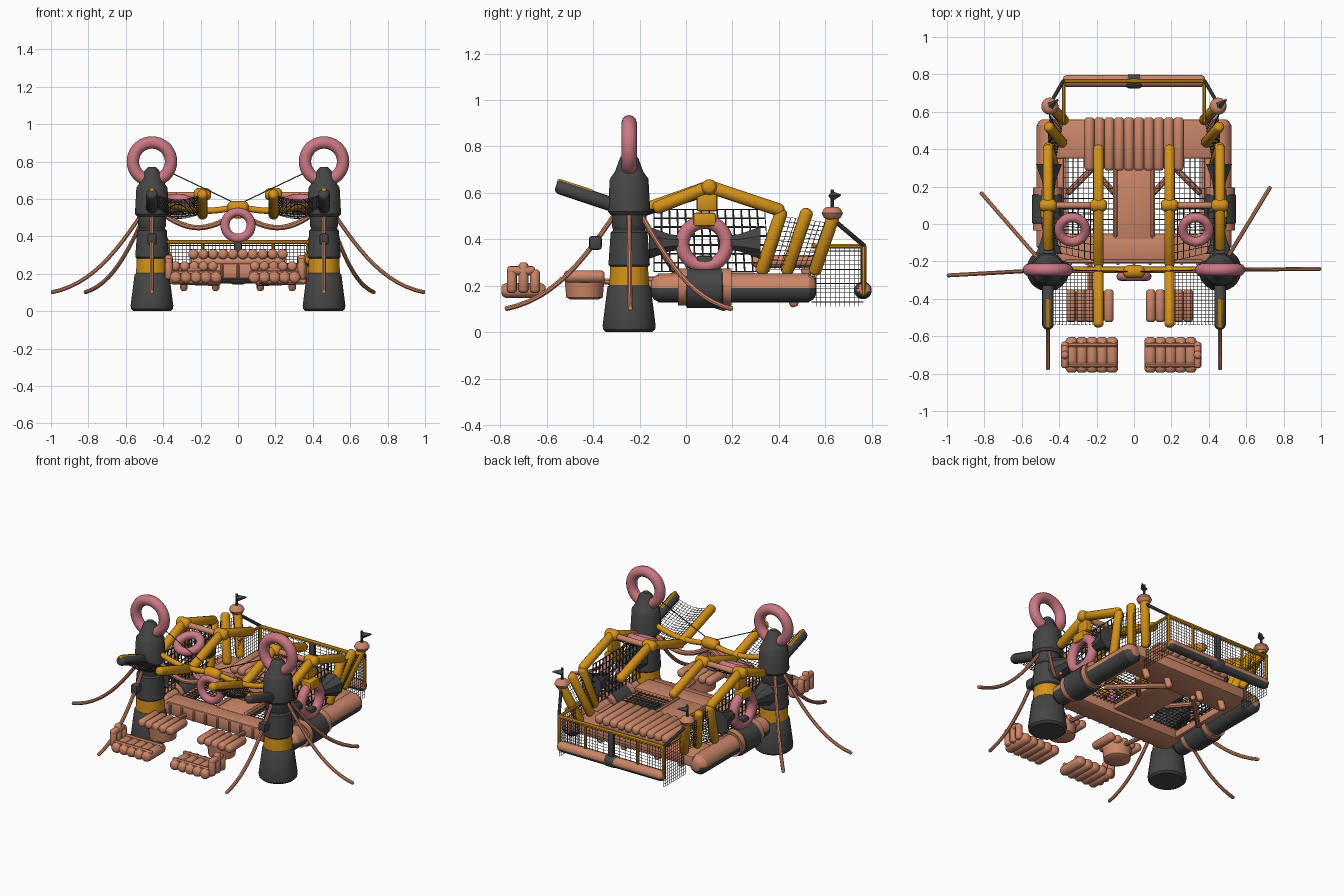
import bpy, bmesh, math
from mathutils import Vector as V

if "Cube" in bpy.data.objects:
    bpy.data.objects.remove(bpy.data.objects["Cube"])

def mat(name, c):
    m = bpy.data.materials.new(name)
    m.diffuse_color = (*c, 1)
    m.use_nodes = True
    m.node_tree.nodes["Principled BSDF"].inputs["Base Color"].default_value = m.diffuse_color
    return m

SALMON = mat("salmon", (0.60, 0.24, 0.14))
AMBER = mat("amber", (0.66, 0.29, 0.01))
PINK = mat("pink", (0.60, 0.19, 0.23))
DARK = mat("charcoal", (0.06, 0.06, 0.06))

def finish(name, bm, *mats, angle=40):
    bmesh.ops.recalc_face_normals(bm, faces=bm.faces)
    me = bpy.data.meshes.new(name)
    bm.to_mesh(me)
    bm.free()
    ob = bpy.data.objects.new(name, me)
    bpy.context.collection.objects.link(ob)
    for m in mats:
        me.materials.append(m)
    bpy.ops.object.select_all(action='DESELECT')
    ob.select_set(True)
    bpy.context.view_layer.objects.active = ob
    bpy.ops.object.shade_smooth_by_angle(angle=math.radians(angle))
    return ob

def sweep(name, pts, radii, m, n=14, split=None, m2=None):
    """Round skin along a path, one radius per point; faces below split use m2."""
    pts = [V(p) for p in pts]
    bm = bmesh.new()
    rings, u = [], None
    for i, p in enumerate(pts):
        t = (pts[min(i + 1, len(pts) - 1)] - pts[max(i - 1, 0)]).normalized()
        u = u or t.orthogonal()
        u = (u - t * u.dot(t)).normalized()
        w = t.cross(u)
        rings.append([bm.verts.new(p + radii[i] * (u * math.cos(a) + w * math.sin(a)))
                      for a in (2 * math.pi * (k + .5) / n for k in range(n))])
    for a, b in zip(rings, rings[1:]):
        for k in range(n):
            bm.faces.new((a[k], a[(k + 1) % n], b[(k + 1) % n], b[k]))
    bm.faces.new(rings[0])
    bm.faces.new(rings[-1])
    if split is not None:
        for f in bm.faces:
            f.material_index = int(f.calc_center_median().z < split)
    return finish(name, bm, m, m2 or m)

def tube(name, pts, r, m, n=14, **k):
    """Path tube with rounded ends."""
    pts = [V(p) for p in pts]
    d0, d1 = (pts[1] - pts[0]).normalized(), (pts[-1] - pts[-2]).normalized()
    path = [pts[0], pts[0] + d0 * r * .2, pts[0] + d0 * r * .6] + pts[1:-1] + [
        pts[-1] - d1 * r * .6, pts[-1] - d1 * r * .2, pts[-1]]
    return sweep(name, path, [r * .5, r * .8, r] + [r] * (len(pts) - 2) + [r, r * .8, r * .5], m, n, **k)

def curve(pts, n=12):
    """Smooth samples through four cubic control points."""
    a, b, c, d = map(V, pts)
    return [a * (1 - t)**3 + b * 3 * t * (1 - t)**2 + c * 3 * t * t * (1 - t) + d * t**3
            for t in (i / n for i in range(n + 1))]

def box(name, c, size, m, bev=.012):
    bm = bmesh.new()
    bmesh.ops.create_cube(bm, size=1)
    for v in bm.verts:
        v.co = V(c) + V(v.co[i] * size[i] for i in range(3))
    bmesh.ops.bevel(bm, geom=bm.edges[:], offset=bev, segments=2, profile=.5, affect='EDGES')
    return finish(name, bm, m)

def ring(name, c, R, r, m, axis):
    """Torus facing the given axis."""
    bm = bmesh.new()
    q = V(axis).to_track_quat('Z', 'Y')
    N, K = 36, 12
    g = [[bm.verts.new(V(c) + q @ V(((R + r * math.cos(b)) * math.cos(a), (R + r * math.cos(b)) * math.sin(a), r * math.sin(b))))
          for b in (j * 2 * math.pi / K for j in range(K))] for a in (i * 2 * math.pi / N for i in range(N))]
    for i in range(N):
        for j in range(K):
            i2, j2 = (i + 1) % N, (j + 1) % K
            bm.faces.new((g[i][j], g[i2][j], g[i2][j2], g[i][j2]))
    return finish(name, bm, m)

def net(name, a, b, c, d, step=.02, t=.004, sag=0):
    """Woven net over the quad a-b-c-d."""
    a, b, c, d = map(V, (a, b, c, d))
    nu, nv = max(2, round((b - a).length / step)), max(2, round((d - a).length / step))
    bm = bmesh.new()
    g = [[bm.verts.new(a.lerp(b, i / nu).lerp(d.lerp(c, i / nu), j / nv)
          - V((0, 0, sag * math.sin(math.pi * i / nu))))
          for j in range(nv + 1)] for i in range(nu + 1)]
    for i in range(nu):
        for j in range(nv):
            bm.faces.new((g[i][j], g[i + 1][j], g[i + 1][j + 1], g[i][j + 1]))
    ob = finish(name, bm, DARK)
    w = ob.modifiers.new("strands", 'WIREFRAME')
    w.thickness = t
    w.use_even_offset = False

TY = -.245
for s in (-1, 1):
    X = .46 * s
    side = "left_" if s < 0 else "right_"
    # buoy tower, bands, crown and life ring
    def stack(name, prof, m):
        sweep(side + name, [(X, TY, z) for z, r in prof], [r for z, r in prof], m, 24)
    stack("tower_base", [(0, .10), (.012, .113), (.03, .115), (.195, .094), (.205, .085)], DARK)
    stack("tower_band", [(.20, .086), (.285, .082)], AMBER)
    stack("tower_middle", [(.28, .08), (.29, .09), (.43, .08), (.44, .07), (.52, .065)], DARK)
    stack("tower_collar", [(.445, .07), (.455, .075), (.51, .075)], DARK)
    stack("tower_head", [(.505, .08), (.52, .092), (.66, .084), (.68, .07), (.69, .062), (.75, .04), (.77, .02)], DARK)
    ring(side + "tower_ring", (X, TY, .80), .102, .033, PINK, (0, 1, 0))
    tube(side + "signal_line", [(.40 * s, TY, .76), (0, TY - .01, .57)], .003, DARK, 6)
    # mooring ropes
    out = 1.0 * s
    back = (-.82, .17) if s < 0 else (.73, .20)
    ends = [(out, -.275 if s < 0 else -.24), back, (X, -.78)]
    for i, (ex, ey) in enumerate(ends):
        dx, dy = ex - X, ey - TY
        tube(side + f"mooring_rope_{i}", curve([(X + dx * .1, TY + dy * .1, .52), (X + dx * .35, TY + dy * .35, .32),
             (X + dx * .6, TY + dy * .6, .14), (ex, ey, .10)]), .011, SALMON, 8)
    box(side + "rope_float", (X, -.39, .385), (.05, .055, .06), DARK)
    # front canopy
    tube(side + "canopy_dark_arm", [(X, -.56, .63), (X, -.26, .53)], .031, DARK)
    tube(side + "canopy_trim", [(X, -.555, .65), (X, -.40, .60)], .014, AMBER, 8)
    tube(side + "canopy_arm", [(.19 * s, -.55, .63), (.19 * s, -.22, .52)], .028, AMBER)
    net(side + "canopy_net", (X, -.54, .63), (.20 * s, -.54, .62), (.20 * s, -.24, .52), (X, -.24, .53), sag=.03)
    # sagging front cables
    tube(side + "front_cable_low", curve([(.40 * s, TY, .52), (.26 * s, TY, .42), (.16 * s, TY, .42), (0, TY, .53)]), .015, SALMON, 8)
    tube(side + "front_cable_high", curve([(.40 * s, TY, .58), (.25 * s, TY, .52), (.12 * s, TY, .53), (0, TY, .56)]), .017, AMBER, 10)
    # ridged roof frame
    for x, y0, z0 in ((.19, -.23, .51), (.46, -.14, .53)):
        tube(side + "roof_front_tube", [(x * s, y0, z0), (x * s, .11, .63)], .028, AMBER)
        tube(side + "roof_back_tube", [(x * s, .09, .63), (x * s, .42, .52)], .028, AMBER)
        tube(side + "ridge_joint", [((x - .045) * s, .10, .625), ((x + .045) * s, .10, .625)], .034, AMBER)
    tube(side + "ridge_bar", [(.19 * s, .10, .62), (X, .10, .62)], .018, SALMON)
    ring(side + "roof_ring", (.33 * s, -.03, .575), .07, .026, PINK, (0, -.42, 1))
    net(side + "roof_net", (X, -.14, .53), (.2 * s, -.2, .52), (.2 * s, .1, .61), (X, .1, .61), .035, .006, .02)
    # side window with hanging ring
    net(side + "window_net", (.43 * s, -.14, .26), (.43 * s, .36, .26), (.43 * s, .34, .53), (.43 * s, -.14, .53), .036, .010)
    ring(side + "window_ring", (.465 * s, .08, .38), .095, .03, PINK, (1, 0, 0))
    box(side + "ring_hanger", (.465 * s, .08, .485), (.07, .10, .06), AMBER)
    box(side + "ridge_gusset", (.455 * s, .09, .56), (.04, .09, .08), AMBER)
    box(side + "ring_lower_strap", (.465 * s, .08, .29), (.05, .07, .08), DARK)
    for e in (-1, 1):
        sweep(side + "ring_side_strap", [(.455 * s, .08 + e * d, .385) for d in (.095, .15, .24)], [.032, .04, .075], DARK, 8)
    # side pontoon and sleeve
    tube(side + "pontoon", [(X, -.15, .19), (X, -.12, .19), (X, .53, .19), (X, .56, .19)], .062, SALMON, 20, split=.185, m2=DARK)
    sweep(side + "pontoon_sleeve", [(X, y, .19) for y in (0, .005, .155, .16)], [.078, .086, .086, .078], DARK, 24)
    for y in (-.005, .165):
        tube(side + "sleeve_rim", [(X, y - .018, .195), (X, y + .018, .195)], .08, SALMON, 24)
    # rear leaning slats
    for i, (xb, yb) in enumerate(((.43, .32), (.38, .43), (.37, .55))):
        tube(side + f"slat_{i}", [(xb * s, yb, .25), (X, yb + .095, .53)], .028, AMBER)
    net(side + "slat_net", (.42 * s, .34, .27), (.38 * s, .55, .27), (.45 * s, .62, .47), (X, .41, .5), .022)
    # rear masts with caps and flags
    M = (.45 * s, .63)
    tube(side + "mast_cap", [(*M, .485), (*M, .54)], .046, SALMON, 18)
    tube(side + "mast_pole", [(*M, .53), (*M, .615)], .008, DARK, 8)
    sweep(side + "mast_flag", [(M[0], M[1], .585), (M[0] + .045, M[1] + .035, .59)], [.022, .004], DARK, 4)
    tube(side + "mast_stay", [(.45 * s, .64, .48), (.375 * s, .77, .37)], .010, DARK, 8)
    # stern side rails and nets
    tube(side + "stern_post", [(.375 * s, .765, .16), (.375 * s, .765, .38)], .011, AMBER, 8)
    tube(side + "stern_side_rail", [(.375 * s, .54, .37), (.375 * s, .765, .37)], .010, AMBER, 8)
    tube(side + "stern_mid_post", [(.19 * s, .765, .18), (.19 * s, .765, .37)], .008, AMBER, 8)
    net(side + "stern_side_net", (.375 * s, .54, .11), (.375 * s, .765, .11), (.375 * s, .765, .37), (.375 * s, .54, .37))
    # deck side frames, floor nets, braces and hanging legs
    box(side + "deck_beam", (.39 * s, .17, .20), (.06, .74, .05), SALMON)
    net(side + "floor_net", (.11 * s, -.06, .225), (.38 * s, -.06, .225), (.38 * s, .36, .225), (.11 * s, .36, .225), .028, .005)
    tube(side + "deck_brace", [(.10 * s, .16, .20), (.24 * s, .32, .20)], .016, SALMON, 8)
    tube(side + "under_brace", [(.10 * s, .42, .15), (.36 * s, .16, .16)], .017, SALMON, 8)
    for x in (.12, .29):
        tube(side + "hanging_leg", [(x * s, .44, .20), (x * s, .47, .11)], .02, SALMON, 10)
    # front stepping rafts
    cx = -.225 if s < 0 else .195
    for i in range(5):
        x = cx + (i - 2) * .054
        tube(side + f"raft_log_{i}", [(x, -.795, .18), (x, -.605, .18)], .032, SALMON, 12)
    for y in (-.755, -.645):
        tube(side + "raft_lashing", [(cx - .135, y, .206), (cx + .135, y, .206)], .013, SALMON, 8)
    hx = cx + .145 * s
    for y in (-.75, -.70, -.65):
        tube(side + "raft_handle", [(hx, y, .17), (hx, y, .30 if y == -.70 else .27)], .022, SALMON, 10)
    tube(side + "raft_handle_top", [(hx, -.77, .265), (hx, -.65, .265)], .02, SALMON, 10)
    # boarding steps
    sx = -.235 if s < 0 else .19
    for i in range(5):
        x = sx + (i - 2) * .05
        tube(side + f"step_plank_{i}", [(x, -.525, .24), (x, -.35, .24)], .027, SALMON, 10)
    sweep(side + "step_float", [(sx, -.437, z) for z in (.14, .15, .23)], [.06, .08, .088], SALMON, 16)
    tube(side + "step_link", [(sx, -.36, .22), (sx, -.18, .20)], .014, SALMON, 8)

# front knot and its ring
tube("front_knot", [(-.055, TY - .01, .555), (.055, TY - .01, .555)], .035, AMBER)
box("front_knot_strap", (0, TY - .02, .525), (.05, .05, .06), AMBER)
ring("front_ring", (0, -.28, .46), .07, .024, PINK, (0, 1, 0))
# deck slabs
box("front_deck", (0, -.125, .205), (.82, .15, .07), SALMON)
box("front_deck_fascia", (0, -.20, .215), (.74, .02, .08), SALMON)
box("center_walkway", (0, .13, .22), (.22, .42, .05), SALMON)
box("rear_deck", (0, .455, .21), (.88, .21, .07), SALMON)
for x in (-.10, .10):
    tube("walkway_edge", [(x, -.07, .245), (x, .30, .245)], .012, SALMON, 8)
for i in range(9):
    tube(f"deck_front_rib_{i}", [((i - 4) * .085, -.213, .18), ((i - 4) * .085, -.213, .25)], .008, SALMON, 8)
# rear bench of rolled logs
for i in range(10):
    x = (i - 4.5) * .053
    tube(f"bench_log_{i}", [(x, .285, .305), (x, .57, .305)], .028, SALMON, 12)
for y in (.33, .52):
    tube("bench_support", [(-.25, y, .265), (.25, y, .265)], .025, SALMON, 10)
# stern boom, rail and net
tube("stern_boom", [(-.38, .765, .18), (-.35, .765, .18), (.35, .765, .18), (.38, .765, .18)], .033, SALMON, 16, split=.175, m2=DARK)
tube("stern_boom_sleeve", [(-.05, .762, .18), (.05, .762, .18)], .038, DARK, 18)
box("stern_rail_clamp", (0, .765, .28), (.04, .025, .19), DARK, .006)
tube("stern_rail", [(-.38, .765, .37), (.38, .765, .37)], .012, AMBER, 8)
net("stern_net", (-.375, .765, .2), (.375, .765, .2), (.375, .765, .37), (-.375, .765, .37))
